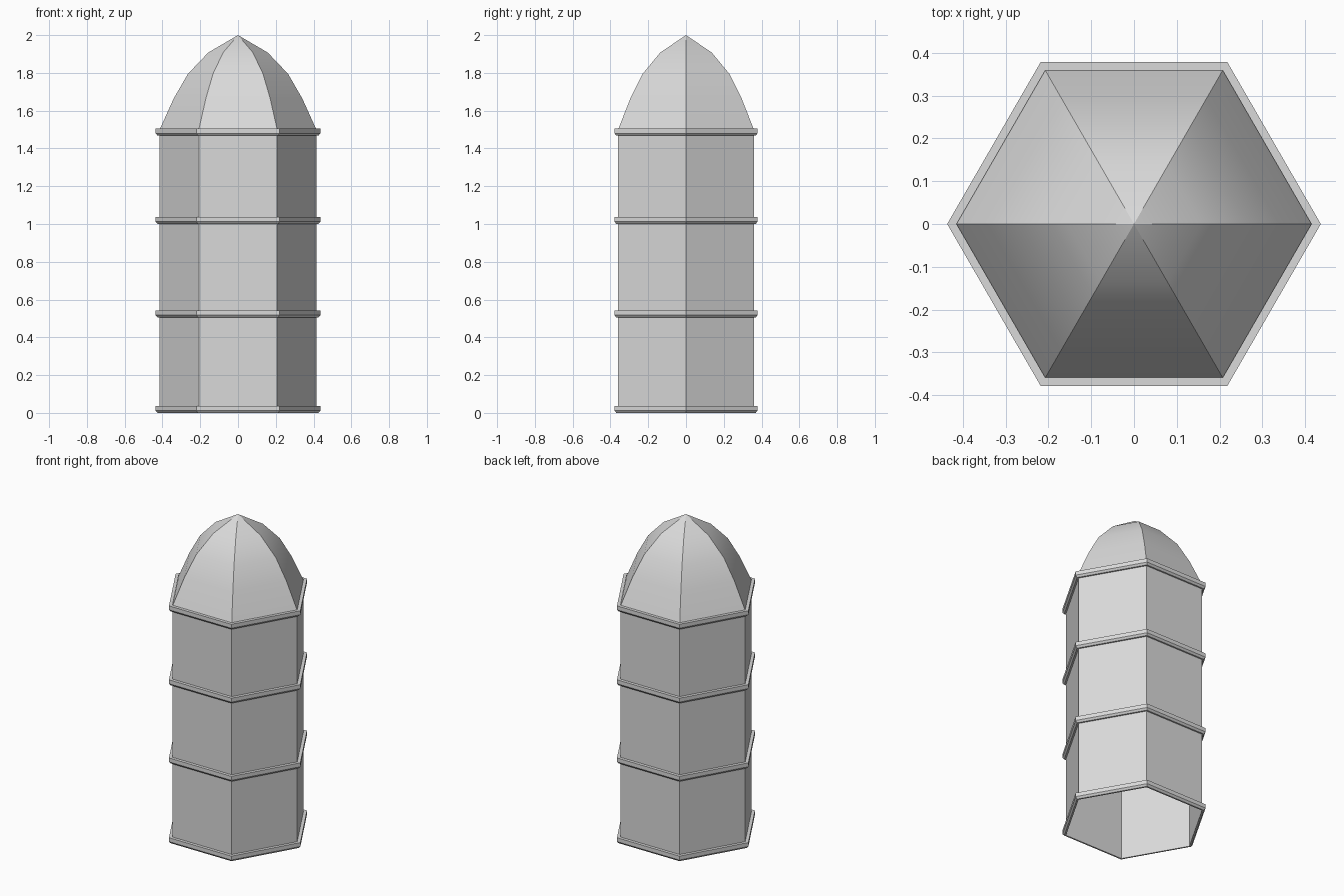
import bpy
import bmesh
import math

old = bpy.data.objects.get("Cube")
if old:
    bpy.data.objects.remove(old, do_unlink=True)

SIDES = 6
WALL_R = 0.415
RING_R = 0.437
EAVES_Z = 1.5

grey = bpy.data.materials.new("light_grey")
colour = (0.7, 0.7, 0.7, 1)
grey.use_nodes = True
grey.diffuse_color = colour
grey.node_tree.nodes["Principled BSDF"].inputs["Base Color"].default_value = colour


def hex_lathe(name, profile, z=0.0):
    """Sweep a bottom-to-top (radius, height) profile around six sides."""
    bm = bmesh.new()
    rows = []
    for r, h in profile:
        if r == 0:
            rows.append([bm.verts.new((0, 0, z + h))] * SIDES)
        else:
            angles = [math.tau * i / SIDES for i in range(SIDES)]
            rows.append([bm.verts.new((r * math.cos(a), r * math.sin(a), z + h))
                         for a in angles])
    for low, high in zip(rows, rows[1:]):
        for i in range(SIDES):
            j = (i + 1) % SIDES
            corners = [low[i], low[j], high[j], high[i]]
            bm.faces.new(list(dict.fromkeys(corners)))
    mesh = bpy.data.meshes.new(name)
    bm.to_mesh(mesh)
    bm.free()
    mesh.materials.append(grey)
    obj = bpy.data.objects.new(name, mesh)
    bpy.context.collection.objects.link(obj)
    return obj


# Open-bottomed tower wall
hex_lathe("tower_wall", [(WALL_R, 0), (WALL_R, EAVES_Z)])

# Four bands with a chamfered lower edge
ring_profile = [(WALL_R, 0), (0.426, 0), (RING_R, 0.012),
                (RING_R, 0.037), (WALL_R, 0.037)]
for name, z in (("base_band", 0), ("lower_band", 0.505),
                ("upper_band", 1.0), ("eaves_band", 1.468)):
    hex_lathe(name, ring_profile, z)

# Domed roof, smooth along each panel with sharp ridges
roof = hex_lathe("domed_roof", [(WALL_R, EAVES_Z), (0.34, 1.665), (0.265, 1.795),
                                (0.157, 1.908), (0, 2.0)])
bpy.ops.object.select_all(action="DESELECT")
roof.select_set(True)
bpy.context.view_layer.objects.active = roof
bpy.ops.object.shade_smooth_by_angle(angle=math.radians(30))
